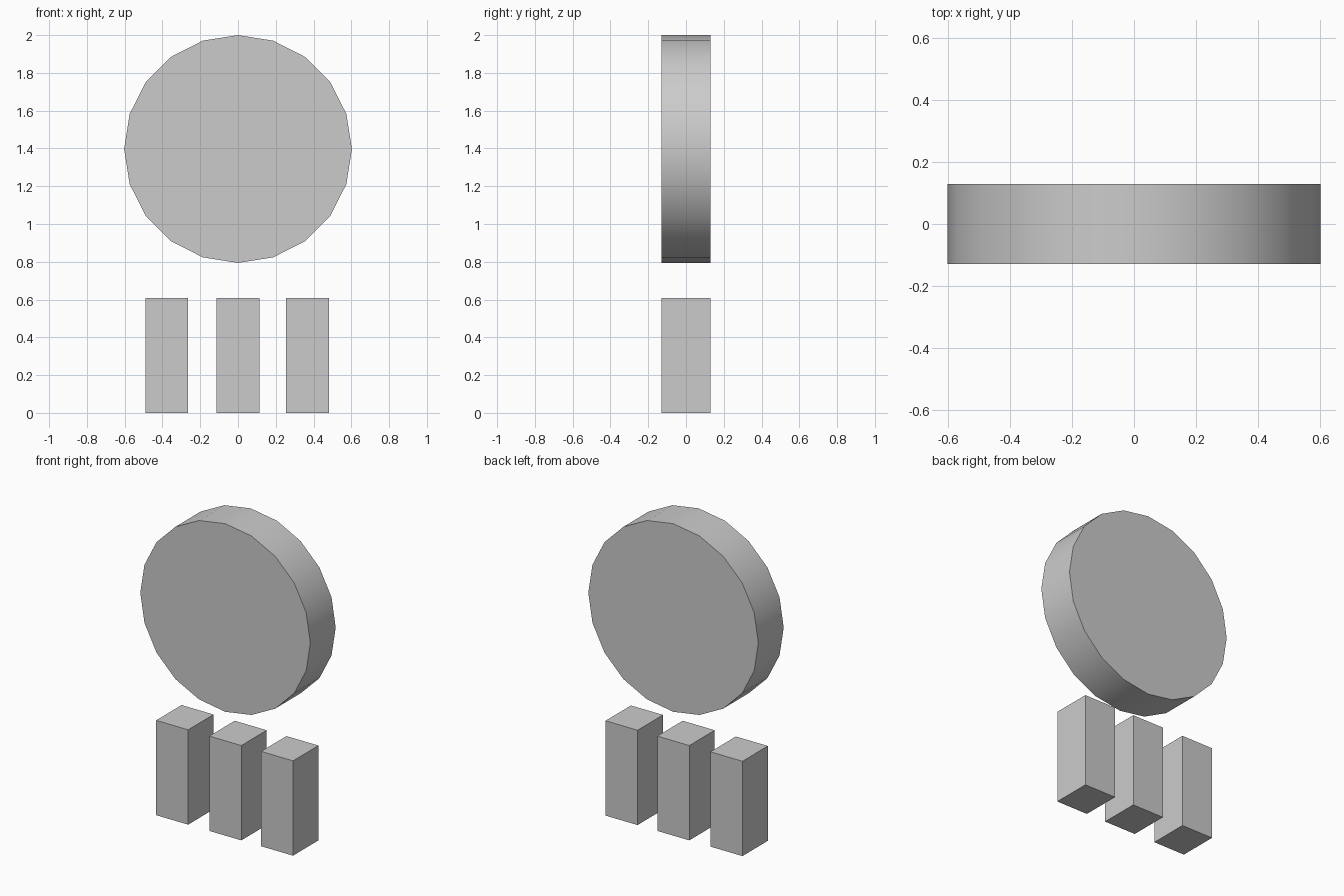
import bpy
import math

if "Cube" in bpy.data.objects:
    bpy.data.objects.remove(bpy.data.objects["Cube"])

DEPTH = 0.257


def smooth_rim(obj):
    bpy.ops.object.select_all(action='DESELECT')
    obj.select_set(True)
    bpy.context.view_layer.objects.active = obj
    bpy.ops.object.shade_smooth_by_angle(angle=math.radians(30))


# Upright 20-sided disc, with a vertex at its top and bottom
bpy.ops.mesh.primitive_cylinder_add(
    vertices=20, radius=0.603, depth=DEPTH,
    location=(0, 0, 1.397), rotation=(math.pi / 2, 0, 0))
disc = bpy.context.object
disc.name = "disc"
bpy.ops.object.transform_apply(location=False, rotation=True, scale=True)
smooth_rim(disc)

# Row of three separate blocks standing below the disc
for name, x in (("left_block", -0.377), ("middle_block", 0.0), ("right_block", 0.367)):
    bpy.ops.mesh.primitive_cube_add(size=1, location=(x, 0, 0.304))
    block = bpy.context.object
    block.name = name
    block.scale = (0.227, DEPTH, 0.608)
    bpy.ops.object.transform_apply(location=False, rotation=False, scale=True)
